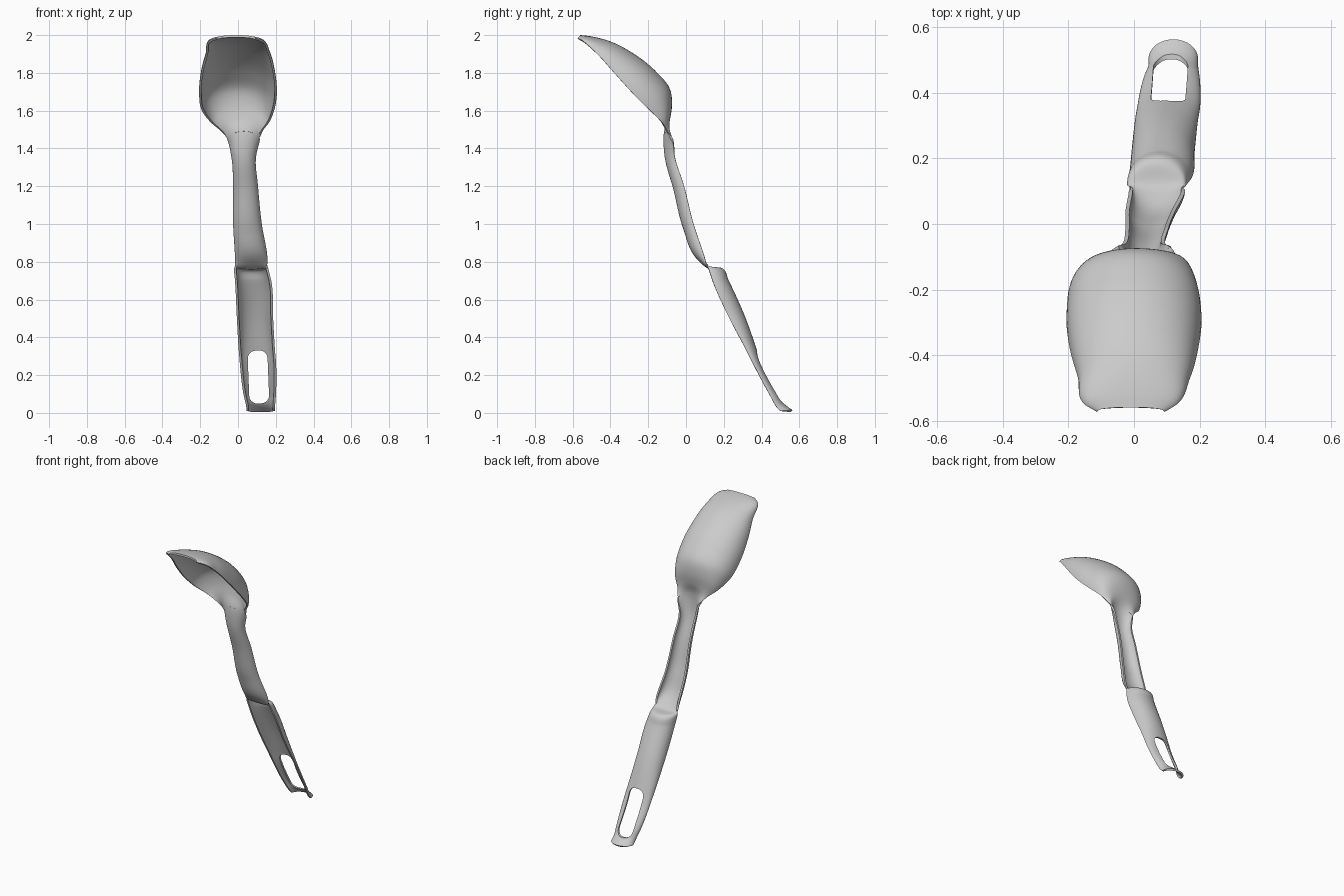
import bpy
import bmesh
from math import sin, cos, pi
from mathutils import Vector

old = bpy.data.objects.get("Cube")
if old:
    bpy.data.objects.remove(old, do_unlink=True)

# One pale grey for the whole utensil
grey = bpy.data.materials.new("pale_grey")
grey.use_nodes = True
grey.diffuse_color = (0.6, 0.6, 0.6, 1)
grey.node_tree.nodes["Principled BSDF"].inputs["Base Color"].default_value = grey.diffuse_color

# Stations in hundredths: edge y, edge z, middle y, middle z, centre x, half width
bowl_stations = [
    (-57, 198, -56, 199.4, -1, 10),
    (-55, 197, -52, 199, -1, 13.5),
    (-47, 190, -40, 196, 0, 16.5),
    (-38, 180, -27, 189, 0, 19),
    (-28, 169, -16, 180, 0, 20),
    (-19, 160, -9, 171, 0, 18.5),
    (-13, 154, -8, 163, 1, 15),
    (-10, 149, -9, 156, 2, 10.5),
    (-7, 144, -11, 149, 3, 8),
]
shaft_stations = [
    (-6, 136, -11, 138, 3, 6),
    (-1, 120, -6, 118, 4, 6),
    (4, 100, -1, 98, 5, 7),
    (10, 82, 7, 81, 7, 8),
    (11, 78, 12, 77, 7, 8),
]
grip_stations = [
    (12, 76, 19, 76, 7, 8.5),
    (14, 70, 22, 70, 8, 9),
    (23, 50, 31, 50, 9, 9),
    (32, 33, 37, 33, 10, 9),
    (35, 27, 39, 27, 10.5, 9),
    (44, 10, 48, 10, 11.5, 8),
    (48, 3, 52, 4, 12, 7),
    (50, 1, 56, 1, 12, 7),
]
stations = [Vector(s) / 100 for s in bowl_stations + shaft_stations + grip_stations]

STEPS = 8
COLUMNS = 32


def smooth_path(points):
    """Interpolate the stations with a curve that respects uneven spacing."""
    gaps = [(b - a).length for a, b in zip(points, points[1:])]
    slopes = [(b - a) / g for a, b, g in zip(points, points[1:], gaps)]
    tangents = [slopes[0]]
    for i in range(1, len(slopes)):
        before, after = gaps[i - 1], gaps[i]
        tangents.append((slopes[i - 1] * after + slopes[i] * before) / (before + after))
    tangents.append(slopes[-1])
    path = []
    for i, gap in enumerate(gaps):
        for step in range(STEPS):
            t = step / STEPS
            rise = t * t * (3 - 2 * t)
            path.append(points[i].lerp(points[i + 1], rise)
                        + tangents[i] * gap * t * (1 - t) ** 2
                        - tangents[i + 1] * gap * t * t * (1 - t))
    path.append(points[-1])
    return path


def apply_modifier(obj, modifier):
    bpy.ops.object.select_all(action='DESELECT')
    bpy.context.view_layer.objects.active = obj
    obj.select_set(True)
    bpy.ops.object.modifier_apply(modifier=modifier.name)


def add_object(name, bm):
    mesh = bpy.data.meshes.new(name)
    bm.to_mesh(mesh)
    bm.free()
    mesh.materials.append(grey)
    obj = bpy.data.objects.new(name, mesh)
    bpy.context.collection.objects.link(obj)
    return obj


def curved_shell(name, path):
    """Loft a trough-shaped sheet along the path and give it thickness."""
    bm = bmesh.new()
    rows = []
    for edge_y, edge_z, mid_y, mid_z, centre, half_width in path:
        row = []
        for column in range(COLUMNS + 1):
            angle = pi * column / COLUMNS
            depth = max(sin(angle), 0) ** 0.9
            row.append(bm.verts.new((centre - half_width * cos(angle),
                                     edge_y + (mid_y - edge_y) * depth,
                                     edge_z + (mid_z - edge_z) * depth)))
        rows.append(row)
    for upper, lower in zip(rows, rows[1:]):
        for c in range(COLUMNS):
            bm.faces.new((upper[c], upper[c + 1], lower[c + 1], lower[c]))
    obj = add_object(name, bm)
    solid = obj.modifiers.new("thickness", 'SOLIDIFY')
    solid.thickness = 0.012
    solid.offset = 0
    apply_modifier(obj, solid)
    return obj


# Bowl, channelled shaft and hollow grip share their joining sections
path = smooth_path(stations)
bowl_end = (len(bowl_stations) - 1) * STEPS
grip_start = (len(bowl_stations) + len(shaft_stations) - 1) * STEPS
bowl = curved_shell("bowl", path[:bowl_end + 1])
shaft = curved_shell("shaft", path[bowl_end:grip_start + 1])
grip = curved_shell("grip", path[grip_start:])

# Rounded hanging hole through the lower grip
bm = bmesh.new()
bmesh.ops.create_cube(bm, size=1)
bmesh.ops.scale(bm, vec=(0.105, 1, 0.28), verts=bm.verts)
corners = [e for e in bm.edges if abs(e.verts[0].co.y - e.verts[1].co.y) > 0.5]
bmesh.ops.bevel(bm, geom=corners, offset=0.042, segments=6, profile=0.5, affect='EDGES')
cutter = add_object("hole_cutter", bm)
cutter.location = (0.108, 0.45, 0.19)
cutter.rotation_euler.y = -0.04
cutter.hide_render = True
bpy.context.view_layer.update()
cut = grip.modifiers.new("hanging_hole", 'BOOLEAN')
cut.operation = 'DIFFERENCE'
cut.solver = 'EXACT'
cut.object = cutter
apply_modifier(grip, cut)
bpy.data.objects.remove(cutter, do_unlink=True)

# Smooth surfaces with crisp rims
bpy.ops.object.select_all(action='DESELECT')
for part in (bowl, shaft, grip):
    part.select_set(True)
bpy.context.view_layer.objects.active = bowl
bpy.ops.object.shade_smooth_by_angle(angle=0.7)
